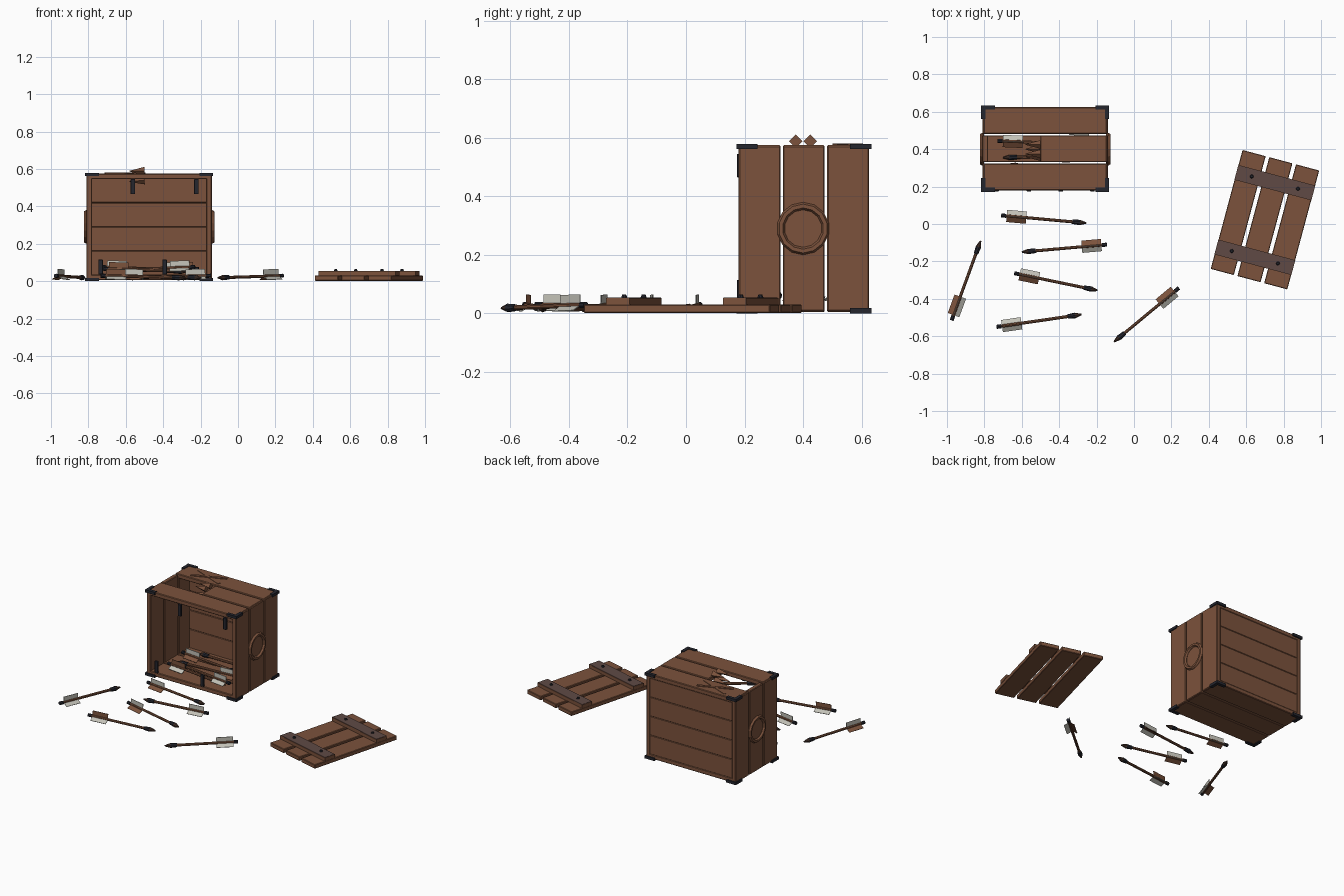
import bpy, bmesh, math
from mathutils import Matrix, Vector

cube = bpy.data.objects.get("Cube")
if cube:
    bpy.data.objects.remove(cube, do_unlink=True)


def material(name, rgb):
    m = bpy.data.materials.new(name)
    m.use_nodes = True
    m.diffuse_color = (*rgb, 1)
    m.node_tree.nodes["Principled BSDF"].inputs["Base Color"].default_value = (*rgb, 1)
    return m


WOOD = material("brown wood", (0.2, 0.085, 0.045))
PLATE = material("tarnished plate", (0.115, 0.068, 0.06))
METAL = material("dark metal", (0.018, 0.019, 0.027))
POINT = material("dark brown point", (0.06, 0.033, 0.024))
FEATHER = material("pale feather", (0.55, 0.54, 0.48))


def finish(bm, name, mats, matrix=None):
    mesh = bpy.data.meshes.new(name)
    bmesh.ops.recalc_face_normals(bm, faces=bm.faces)
    bm.to_mesh(mesh)
    bm.free()
    for m in mats:
        mesh.materials.append(m)
    ob = bpy.data.objects.new(name, mesh)
    bpy.context.collection.objects.link(ob)
    if matrix:
        ob.matrix_world = matrix
    return ob


def add_box(bm, lo, hi, mat=0, matrix=Matrix()):
    lo, hi = Vector(lo), Vector(hi)
    m = matrix @ Matrix.Translation((lo + hi) / 2) @ Matrix.Diagonal((*(hi - lo), 1))
    verts = bmesh.ops.create_cube(bm, size=1, matrix=m)["verts"]
    for f in {f for v in verts for f in v.link_faces}:
        f.material_index = mat


def add_cone(bm, x0, x1, r0, r1, sides, mat=0, matrix=Matrix()):
    # Round part along local x
    m = matrix @ Matrix.Translation(((x0 + x1) / 2, 0, 0)) @ Matrix.Rotation(math.pi / 2, 4, 'Y')
    verts = bmesh.ops.create_cone(bm, cap_ends=True, segments=sides, radius1=r0,
                                  radius2=r1, depth=x1 - x0, matrix=m)["verts"]
    for f in {f for v in verts for f in v.link_faces}:
        f.material_index = mat


def box(name, lo, hi, mat=WOOD, bevel=0.0, matrix=None):
    bm = bmesh.new()
    add_box(bm, lo, hi)
    if bevel:
        bmesh.ops.bevel(bm, geom=bm.edges[:], offset=bevel, segments=1, affect='EDGES')
    return finish(bm, name, [mat], matrix)


# Crate: three planks on the top, floor and each side, horizontal planks at the back
X0, X1, Y0, Y1, TOP = -0.81, -0.14, 0.18, 0.625, 0.575
rows = {"front": (Y0, 0.323), "middle": (0.331, 0.474), "back": (0.482, Y1)}
for row, (a, b) in rows.items():
    start = -0.5 if row == "middle" else X0 + 0.006
    box(f"{row}_top_plank", (start, a, TOP - 0.03), (X1 - 0.006, b, TOP), bevel=0.004)
    box(f"{row}_floor_plank", (X0 + 0.006, a, 0.005), (X1 - 0.006, b, 0.035), bevel=0.004)
    box(f"{row}_right_side_plank", (X0, a, 0.007), (X0 + 0.03, b, 0.572), bevel=0.004)
    box(f"{row}_left_side_plank", (X1 - 0.03, a, 0.007), (X1, b, 0.572), bevel=0.004)
for i in range(4):
    z = 0.032 + 0.129 * i
    box(f"rear_plank_{i + 1}", (X0 + 0.02, Y1 - 0.03, z), (X1 - 0.02, Y1 - 0.002, z + 0.129),
        bevel=0.003)

# Splinters at the broken plank end
bm = bmesh.new()
for y, z, tilt in ((0.375, 0.588, 0), (0.425, 0.588, 0), (0.36, 0.54, 0.1), (0.4, 0.54, 0.1)):
    m = Matrix.Translation((-0.5, y, z)) @ Matrix.Rotation(math.pi, 4, 'Z') \
        @ Matrix.Rotation(tilt, 4, 'Y')
    add_cone(bm, 0, 0.08, 0.023, 0.002, 4, matrix=m)
finish(bm, "plank_splinters", [WOOD])

# Crossed slats on the back top plank
for side in (-1, 1):
    m = Matrix.Translation((-0.605, 0.553, TOP)) @ Matrix.Rotation(side * 0.39, 4, 'Z')
    box("cross_slat", (-0.115, -0.009, -0.002), (0.115, 0.009, 0.004 + 0.001 * side), matrix=m)

# Ring handles on both sides
for name, x in (("right_ring", X0 - 0.002), ("left_ring", X1 + 0.002)):
    bpy.ops.mesh.primitive_torus_add(major_segments=14, minor_segments=6, major_radius=0.077,
                                     minor_radius=0.013, location=(x, 0.4, 0.29),
                                     rotation=(0, math.pi / 2, 0))
    ring = bpy.context.object
    ring.name = name
    ring.data.materials.append(WOOD)

# L-shaped brackets at the eight corners
for x, sx in ((X0 - 0.007, 1), (X1 + 0.007, -1)):
    for y, sy in ((Y0 - 0.008, 1), (Y1 + 0.009, -1)):
        for z in (0, TOP - 0.014):
            bm = bmesh.new()
            for ax, ay in ((0.073, 0.022), (0.022, 0.073)):
                xs, ys = sorted((x, x + sx * ax)), sorted((y, y + sy * ay))
                add_box(bm, (xs[0], ys[0], z), (xs[1], ys[1], z + 0.018))
            finish(bm, "corner_bracket", [METAL])

# Lid clips around the opening
for x, z in ((-0.562, 0.465), (-0.222, 0.465), (-0.735, 0.035), (-0.392, 0.035)):
    box("clip", (x - 0.012, 0.174, z), (x + 0.012, 0.187, z + 0.08), METAL, 0.002)

# Lid lying on the ground
LID = Matrix.Translation((0.7, 0.023, 0)) @ Matrix.Rotation(math.radians(-15), 4, 'Z')
for i, x in enumerate((-0.148, 0, 0.148)):
    box(f"lid_plank_{i + 1}", (x - 0.064, -0.329, 0.002), (x + 0.064, 0.329, 0.03),
        bevel=0.003, matrix=LID)
for name, y in (("upper", 0.205), ("lower", -0.208)):
    box(f"{name}_batten", (-0.213, y - 0.041, 0.029), (0.213, y + 0.041, 0.053), matrix=LID)
    box(f"{name}_batten_plate", (-0.211, y - 0.039, 0.052), (0.211, y + 0.039, 0.055),
        PLATE, matrix=LID)
    bm = bmesh.new()
    for x in (-0.128, 0.128):
        m = Matrix.Translation((x, y, 0.053)) @ Matrix.Rotation(-math.pi / 2, 4, 'Y')
        add_cone(bm, 0, 0.011, 0.011, 0.007, 8, matrix=m)
    finish(bm, f"{name}_rivets", [METAL], LID)


def bolt(name, tail, tip, roll):
    tail, tip = Vector(tail), Vector(tip)
    d = tip - tail
    n = d.length
    bm = bmesh.new()
    add_cone(bm, 0, 0.026, 0.011, 0.011, 8, 1)
    add_cone(bm, 0.02, n - 0.06, 0.0085, 0.0085, 8, 0)
    add_cone(bm, n - 0.075, n - 0.035, 0.012, 0.015, 8, 1)
    add_cone(bm, n - 0.035, n, 0.015, 0.004, 8, 2)
    for k in range(3):
        turn = Matrix.Rotation(math.radians(120 * k), 4, 'X')
        add_box(bm, (0.03, -0.0015, 0.006), (0.135, 0.0015, 0.037), 3 if k else 0, turn)
    pose = Matrix.Translation(tail) @ Matrix.Rotation(math.atan2(d.y, d.x), 4, 'Z') \
        @ Matrix.Rotation(-math.asin(d.z / n), 4, 'Y') @ Matrix.Rotation(math.radians(roll), 4, 'X')
    finish(bm, name, [WOOD, METAL, POINT, FEATHER], pose)


# Bolts scattered on the ground: tail, tip, roll
scattered = (
    ((-0.71, 0.046), (-0.255, 0.005), 120),
    ((-0.145, -0.11), (-0.6, -0.15), 120),
    ((-0.64, -0.263), (-0.195, -0.355), 120),
    ((-0.735, -0.55), (-0.28, -0.484), 0),
    ((-0.975, -0.515), (-0.82, -0.09), 240),
    ((0.24, -0.342), (-0.107, -0.63), 120),
)
for i, (a, b, roll) in enumerate(scattered):
    bolt(f"ground_bolt_{i + 1}", (*a, 0.029), (*b, 0.018), roll)

# Bolts left inside the crate
inside = (
    ((-0.73, 0.445, 0.075), (-0.28, 0.425, 0.06), 120),
    ((-0.25, 0.365, 0.066), (-0.7, 0.355, 0.053), 240),
    ((-0.72, 0.28, 0.066), (-0.27, 0.25, 0.052), 0),
    ((-0.23, 0.24, 0.075), (-0.67, 0.32, 0.06), 120),
    ((-0.21, 0.5, 0.066), (-0.66, 0.53, 0.052), 0),
)
for i, (a, b, roll) in enumerate(inside):
    bolt(f"crate_bolt_{i + 1}", a, b, roll)
